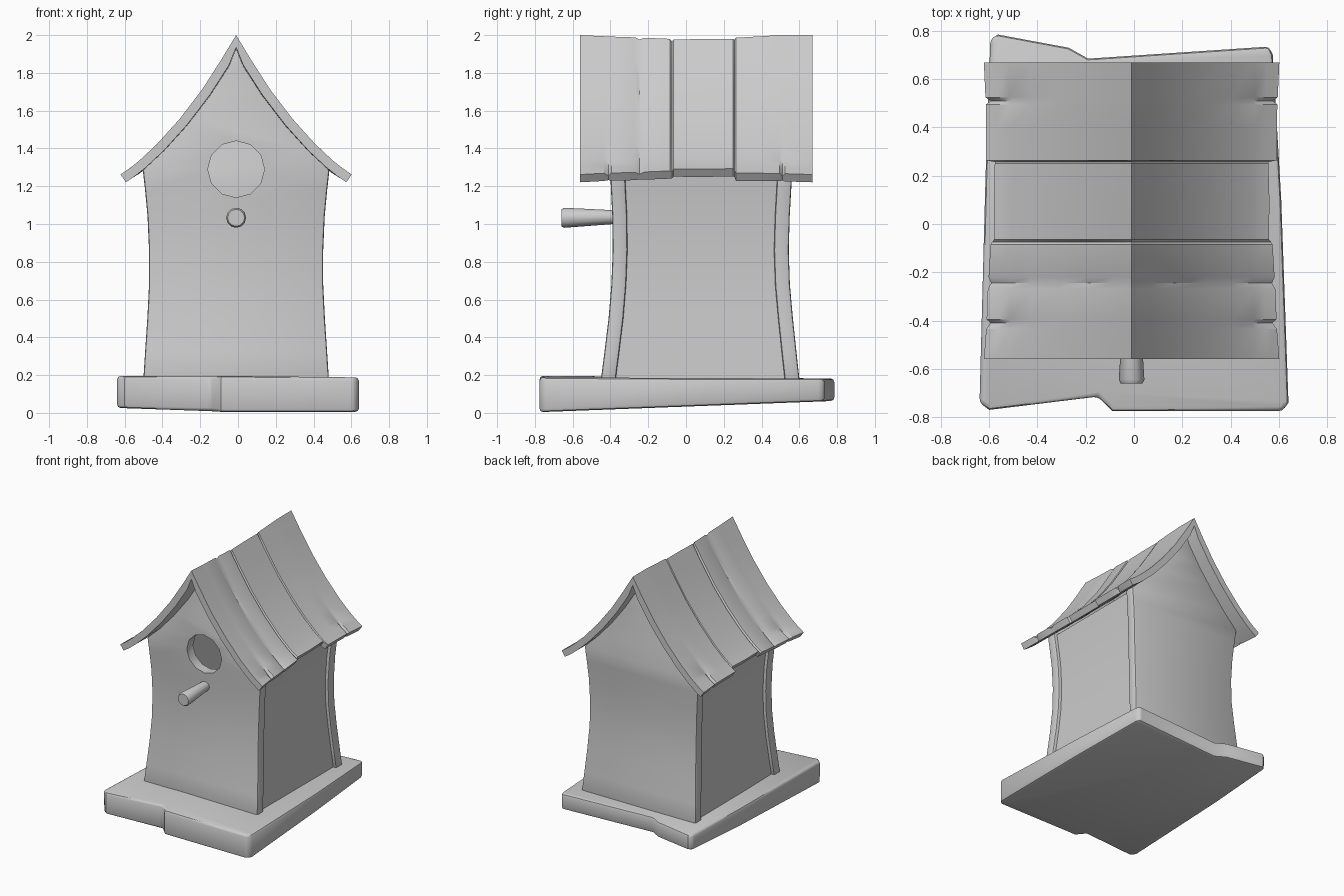
import bpy, bmesh, math
from mathutils import Vector

if "Cube" in bpy.data.objects:
    bpy.data.objects.remove(bpy.data.objects["Cube"])

CX = -0.01  # house sits slightly left of centre


def loft(name, rings, bevel=0.0, cutter=None, segments=2, angle=40):
    """Skin a list of equal-length closed rings, cap both ends, round the edges."""
    bm = bmesh.new()
    rows = [[bm.verts.new(p) for p in r] for r in rings]
    n = len(rows[0])
    for a, b in zip(rows, rows[1:]):
        for i in range(n):
            j = (i + 1) % n
            bm.faces.new((a[i], a[j], b[j], b[i]))
    bm.faces.new(rows[0][::-1])
    bm.faces.new(rows[-1])
    bmesh.ops.recalc_face_normals(bm, faces=bm.faces)
    mesh = bpy.data.meshes.new(name)
    bm.to_mesh(mesh)
    bm.free()
    ob = bpy.data.objects.new(name, mesh)
    bpy.context.collection.objects.link(ob)
    bpy.ops.object.select_all(action='DESELECT')
    bpy.context.view_layer.objects.active = ob
    ob.select_set(True)
    if bevel:
        m = ob.modifiers.new("round", 'BEVEL')
        m.width, m.segments = bevel, segments
        m.limit_method, m.angle_limit = 'ANGLE', math.radians(50)
        bpy.ops.object.modifier_apply(modifier=m.name)
    if cutter:
        m = ob.modifiers.new("hole", 'BOOLEAN')
        m.operation, m.object, m.solver = 'DIFFERENCE', cutter, 'EXACT'
        bpy.ops.object.modifier_apply(modifier=m.name)
    bpy.ops.object.shade_smooth_by_angle(angle=math.radians(angle))
    return ob


def circle(y, z, r, n):
    return [(CX + r * math.cos(2 * math.pi * i / n), y, z + r * math.sin(2 * math.pi * i / n))
            for i in range(n)]


def box_ring(x0, x1, y0, y1, z):
    return [(x0, y0, z), (x1, y0, z), (x1, y1, z), (x0, y1, z)]


# base: uneven slab, thicker at the front, with chipped front and back edges
outline = [(-0.64, -0.74), (-0.60, -0.77), (-0.15, -0.715), (-0.09, -0.775), (0.615, -0.775),
           (0.64, -0.74), (0.61, 0.1), (0.575, 0.70), (0.56, 0.735), (-0.19, 0.685),
           (-0.27, 0.73), (-0.565, 0.785), (-0.595, 0.765), (-0.615, 0.2)]


def base_bottom(x, y):
    return 0.038 * (y + 0.775) + (0.025 * min(1, -x / 0.6) if x < 0 and y < 0 else 0.004)


def base_top(x, y):
    return 0.182 + (0.014 if y < -0.7 and x < 0 else 0.006 if y < -0.7 else 0)


loft("base", [[(x, y, base_bottom(x, y)) for x, y in outline],
              [(x, y, base_top(x, y)) for x, y in outline]], bevel=0.018)

# body profile: height, half width, front face y, back face y
body = [(0.165, 0.492, -0.452, 0.602), (0.32, 0.482, -0.432, 0.585), (0.5, 0.47, -0.41, 0.566),
        (0.68, 0.461, -0.395, 0.55), (0.86, 0.461, -0.388, 0.544), (1.04, 0.469, -0.39, 0.549),
        (1.18, 0.482, -0.397, 0.557), (1.285, 0.494, -0.402, 0.562)]
gable = [(1.40, 0.378), (1.55, 0.26), (1.70, 0.16), (1.85, 0.065), (1.94, 0.012)]
panel = body + [(z, w, -0.405, 0.565) for z, w in gable]
THICK = 0.078

# entry hole cutter
hole = loft("hole_cutter", [circle(-0.6, 1.29, 0.15, 12), circle(-0.2, 1.29, 0.15, 12)])
hole.hide_render = True
hole.hide_set(True)

# front and back walls
loft("front_wall", [box_ring(CX - w, CX + w, f, f + THICK, z) for z, w, f, b in panel],
     bevel=0.014, cutter=hole)
loft("back_wall", [box_ring(CX - w, CX + w, b - THICK, b, z) for z, w, f, b in panel], bevel=0.014)

# side walls set slightly in from the panel edges
for side, name in ((-1, "left_wall"), (1, "right_wall")):
    loft(name, [box_ring(CX + side * (w - 0.025), CX + side * (w - 0.065),
                         f + THICK - 0.015, b - THICK + 0.015, z) for z, w, f, b in body])

# perch: tapered peg, thicker at the outer end
loft("perch", [circle(-0.34, 1.037, 0.034, 12), circle(-0.645, 1.033, 0.053, 12),
               circle(-0.66, 1.033, 0.045, 12)])

# roof: curved planks, lofted front to back; profile is (half width, height)
profile = [(0, 2.0), (0.08, 1.868), (0.18, 1.712), (0.30, 1.555), (0.42, 1.422),
           (0.51, 1.338), (0.56, 1.298), (0.612, 1.262)]
# y, eave lengthening, ridge lift, groove depth, crack depth at the eave
stations = [(-0.56, 0, 0, 0, 0), (-0.435, -0.012, -0.006, 0, 0), (-0.41, -0.02, -0.008, 0, 0.022),
            (-0.395, -0.014, -0.008, 0, 0), (-0.27, -0.02, -0.012, 0, 0),
            (-0.245, -0.026, -0.024, 0.004, 0.012), (-0.22, -0.024, -0.014, 0, 0),
            (-0.085, -0.034, -0.02, 0, 0), (-0.075, -0.036, -0.032, 0.008, 0),
            (-0.065, -0.052, -0.024, 0, 0), (0.10, -0.05, -0.02, 0, 0),
            (0.25, -0.055, -0.02, 0, 0), (0.257, -0.05, -0.025, 0.008, 0),
            (0.264, -0.012, -0.014, 0, 0), (0.40, -0.012, -0.006, 0, 0),
            (0.495, -0.01, 0, 0, 0), (0.51, -0.018, 0, 0, 0.022), (0.525, -0.008, 0, 0, 0),
            (0.67, 0, 0, 0, 0)]


def roof_ring(y, ext, lift, groove, crack):
    top, under = [], []
    last = len(profile) - 1
    for i, (x, z) in enumerate(profile):
        t = i / last
        a, b = Vector(profile[max(i - 1, 0)]), Vector(profile[min(i + 1, last)])
        tan = (b - a).normalized()
        nor = Vector((-tan.y, tan.x))
        p = Vector((x, z)) + tan * ext * t ** 3 + Vector((0, lift * (1 - t)))
        q = p - nor * 0.05 if i else Vector((0, p.y - 0.065))
        p = p - nor * (groove + crack * max(0, (t - 0.6) / 0.4)) if i else p
        top.append(p)
        under.append(q)
    right = [(CX + p.x, y, p.y) for p in top]
    left = [(CX - p.x, y, p.y) for p in top[:0:-1]]
    under_right = [(CX + p.x, y, p.y) for p in under[::-1]]
    under_left = [(CX - p.x, y, p.y) for p in under[1:]]
    return left + right + under_right + under_left


loft("roof", [roof_ring(*s) for s in stations], angle=35)
